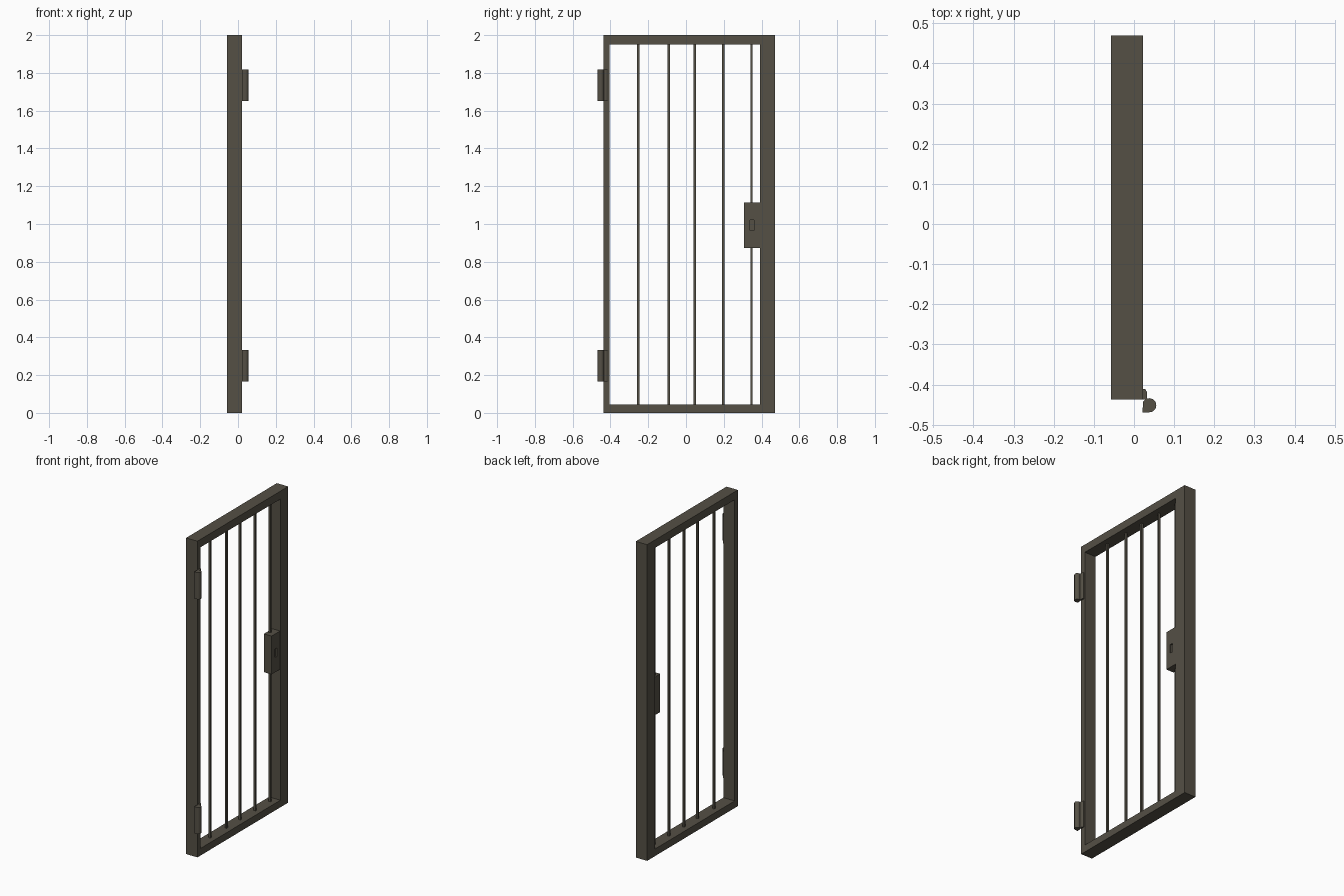
import bpy, bmesh, math

cube = bpy.data.objects.get("Cube")
if cube:
    bpy.data.objects.remove(cube, do_unlink=True)

iron = bpy.data.materials.new("dark_iron")
iron.use_nodes = True
colour = (0.09, 0.08, 0.06, 1)
iron.diffuse_color = colour
iron.node_tree.nodes["Principled BSDF"].inputs["Base Color"].default_value = colour


def add_object(name, bm):
    bmesh.ops.recalc_face_normals(bm, faces=bm.faces)
    mesh = bpy.data.meshes.new(name)
    bm.to_mesh(mesh)
    bm.free()
    mesh.materials.append(iron)
    obj = bpy.data.objects.new(name, mesh)
    bpy.context.collection.objects.link(obj)
    return obj


def box(name, x, y, z):
    """Box between (low, high) pairs on each axis."""
    bm = bmesh.new()
    bmesh.ops.create_cube(bm, size=1)
    for v in bm.verts:
        v.co = [sum(r) / 2 + c * (r[1] - r[0]) for c, r in zip(v.co, (x, y, z))]
    return add_object(name, bm)


def prism(name, profile, axis, low, high):
    """Extrude a 2D profile along x (profile in y, z) or z (profile in x, y)."""
    bm = bmesh.new()
    place = (lambda a, b: (low, a, b)) if axis == "x" else (lambda a, b: (a, b, low))
    face = bm.faces.new([bm.verts.new(place(a, b)) for a, b in profile])
    new = bmesh.ops.extrude_face_region(bm, geom=[face])["geom"]
    step = (high - low, 0, 0) if axis == "x" else (0, 0, high - low)
    bmesh.ops.translate(bm, vec=step, verts=[g for g in new if isinstance(g, bmesh.types.BMVert)])
    return add_object(name, bm)


BACK, FRONT = -0.057, 0.022      # frame depth along x
MID = (BACK + FRONT) / 2
OUTER = (-0.437, 0.47)           # frame extent along y
INNER = (-0.405, 0.392)          # opening along y
OPENING = (0.045, 1.95)          # opening along z

# Frame: one solid ring with a rectangular opening
bm = bmesh.new()
loops = []
for x in (BACK, FRONT):
    for ys, zs in ((OUTER, (0, 2)), (INNER, OPENING)):
        corners = ((ys[0], zs[0]), (ys[1], zs[0]), (ys[1], zs[1]), (ys[0], zs[1]))
        loops.append([bm.verts.new((x, y, z)) for y, z in corners])
back_out, back_in, front_out, front_in = loops
for a, b in ((back_out, back_in), (back_in, front_in), (front_in, front_out), (front_out, back_out)):
    for i in range(4):
        j = (i + 1) % 4
        bm.faces.new((a[i], a[j], b[j], b[i]))
add_object("gate_frame", bm)

# Vertical bars
half = 0.0062
for i, y in enumerate((-0.253, -0.092, 0.047, 0.197, 0.347)):
    box(f"bar_{i + 1}", (MID - half, MID + half), (y - half, y + half), OPENING)

# Lock case with a recessed keyhole in its front face
lock = box("lock_case", (-0.034, 0.02), (0.307, INNER[1]), (0.873, 1.115))
keyhole = box("keyhole_cutter", (0.012, 0.03), (0.34, 0.36), (0.965, 1.02))
keyhole.hide_render = True
keyhole.hide_viewport = True
cut = lock.modifiers.new("keyhole", "BOOLEAN")
cut.operation = "DIFFERENCE"
cut.solver = "EXACT"
cut.object = keyhole

# Hinges: rounded knuckle and a thin tapered leaf on the frame face
cx, cy, r = 0.038, -0.4515, 0.0175
knuckle = [(FRONT - 0.001, cy - r)]
knuckle += [(cx + r * math.cos(a), cy + r * math.sin(a))
            for a in (math.radians(d) for d in range(-90, 151, 15))]
leaf = [(FRONT - 0.004, -0.437), (0.033, -0.437), (0.033, -0.42), (0.028, -0.411), (FRONT - 0.004, -0.411)]
for side, z in (("lower", 0.165), ("upper", 1.65)):
    pin = prism(f"{side}_hinge_knuckle", knuckle, "z", z, z + 0.169)
    prism(f"{side}_hinge_leaf", leaf, "z", z, z + 0.169)
    bpy.ops.object.select_all(action="DESELECT")
    pin.select_set(True)
    bpy.context.view_layer.objects.active = pin
    bpy.ops.object.shade_smooth_by_angle(angle=math.radians(30))
